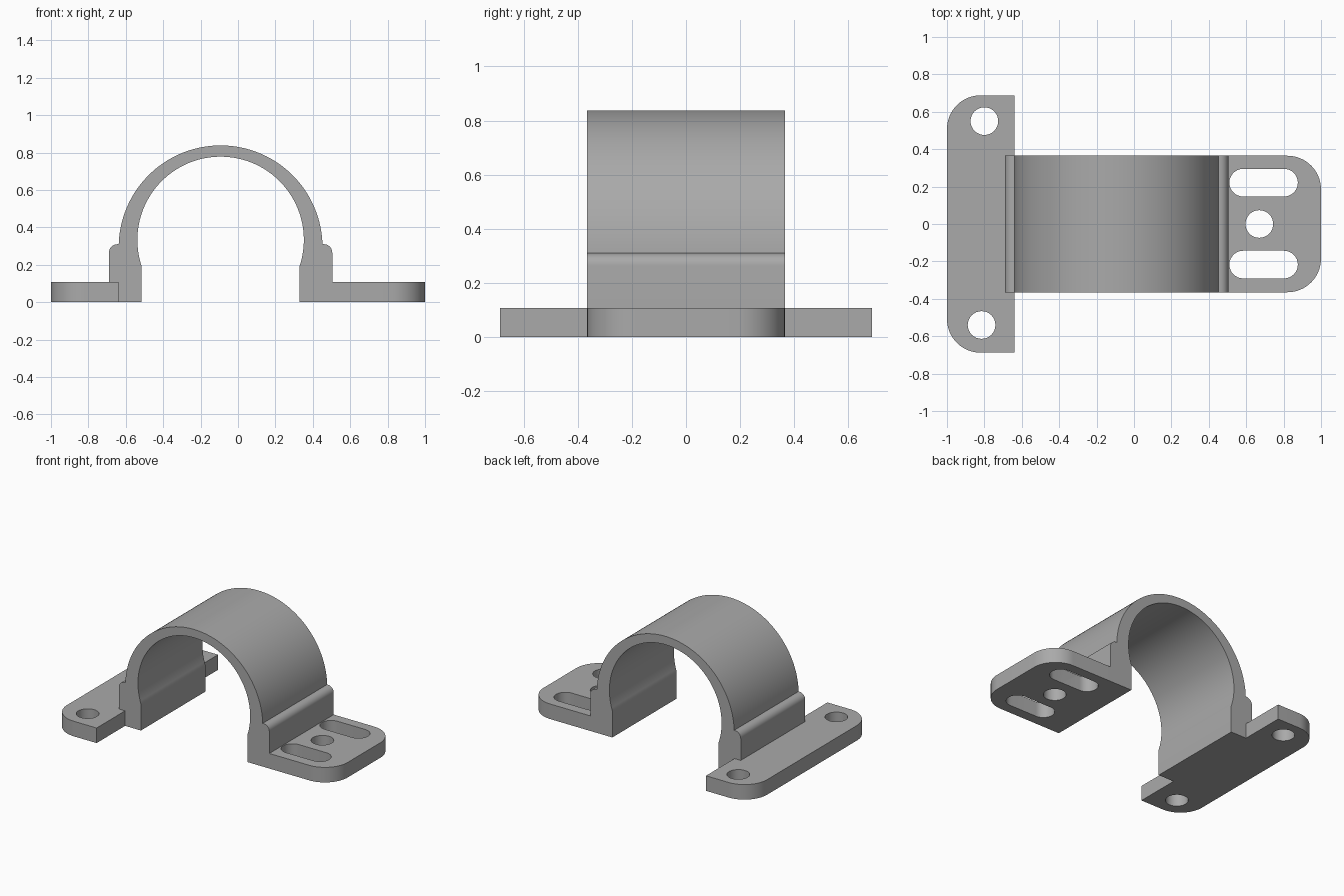
import bpy
import bmesh
from math import sin, cos, pi, asin, sqrt, radians
from mathutils import Vector

cube = bpy.data.objects.get("Cube")
if cube:
    bpy.data.objects.remove(cube)

grey = bpy.data.materials.new("plain grey")
grey.use_nodes = True
GREY = (0.4, 0.4, 0.4, 1)
grey.diffuse_color = GREY
grey.node_tree.nodes["Principled BSDF"].inputs["Base Color"].default_value = GREY


def arc(cx, cy, r, start, end, steps=16):
    """Points along a circular arc, angles in radians."""
    angles = [start + (end - start) * i / steps for i in range(steps + 1)]
    return [(cx + r * cos(a), cy + r * sin(a)) for a in angles]


def prism(name, outline, low, high, along_y=False):
    """Extrude a flat outline between two levels, along z or along y."""
    bm = bmesh.new()
    place = (lambda u, v: Vector((u, low, v))) if along_y else (lambda u, v: Vector((u, v, low)))
    face = bm.faces.new([bm.verts.new(place(u, v)) for u, v in outline])
    step = Vector((0, high - low, 0)) if along_y else Vector((0, 0, high - low))
    grown = bmesh.ops.extrude_face_region(bm, geom=[face])
    bmesh.ops.translate(bm, vec=step, verts=[g for g in grown["geom"] if isinstance(g, bmesh.types.BMVert)])
    bmesh.ops.recalc_face_normals(bm, faces=bm.faces)
    mesh = bpy.data.meshes.new(name)
    bm.to_mesh(mesh)
    bm.free()
    mesh.materials.append(grey)
    obj = bpy.data.objects.new(name, mesh)
    bpy.context.collection.objects.link(obj)
    return obj


def combine(target, tool, operation):
    """Apply a boolean and discard the tool."""
    mod = target.modifiers.new("combine", "BOOLEAN")
    mod.operation = operation
    mod.solver = "EXACT"
    mod.object = tool
    tool.hide_render = True
    bpy.context.view_layer.objects.active = target
    bpy.ops.object.modifier_apply(modifier=mod.name)
    bpy.data.objects.remove(tool)


def slot(x0, x1, y, r):
    """Outline of a round-ended slot; equal ends give a circle."""
    right = arc(x1, y, r, -pi / 2, pi / 2)
    left = arc(x0, y, r, pi / 2, 3 * pi / 2)
    return right + left if x1 > x0 else right[:-1] + left[:-1]


# Main dimensions
MID = -0.093
WIDTH = 0.365
PLATE = 0.108
CORNER = 0.18
HOLE = 0.074

# Arch with shouldered feet, one profile mirrored about its middle
OUTER, OUTER_Z = 0.545, 0.293
INNER, INNER_Z = 0.445, 0.333
FOOT, SHOULDER, SHOULDER_Z, ROUND = 0.422, 0.597, 0.31, 0.045
inner_start = -asin(sqrt(INNER ** 2 - FOOT ** 2) / INNER)
outer_start = asin((SHOULDER_Z - OUTER_Z) / OUTER)
half = arc(0, INNER_Z, INNER, pi / 2, inner_start, 40)
half += [(FOOT, 0), (SHOULDER, 0)]
half += arc(SHOULDER - ROUND, SHOULDER_Z - ROUND, ROUND, 0, pi / 2, 8)
half += arc(0, OUTER_Z, OUTER, outer_start, pi / 2, 40)
mirrored = [(-x, z) for x, z in reversed(half[1:-1])]
profile = [(MID + x, z) for x, z in half + mirrored]
clamp = prism("pipe_clamp", profile, -WIDTH, WIDTH, along_y=True)

# Slotted mounting tab
tab_outline = [(0.4, -WIDTH)]
tab_outline += arc(1 - CORNER, -WIDTH + CORNER, CORNER, -pi / 2, 0)
tab_outline += arc(1 - CORNER, WIDTH - CORNER, CORNER, 0, pi / 2)
tab_outline += [(0.4, WIDTH)]
tab = prism("slotted_tab", tab_outline, 0, PLATE)

# Wide mounting flange
LENGTH = 0.688
flange_outline = [(-0.64, -LENGTH), (-0.64, LENGTH)]
flange_outline += arc(CORNER - 1, LENGTH - CORNER, CORNER, pi / 2, pi)
flange_outline += arc(CORNER - 1, CORNER - LENGTH, CORNER, pi, 3 * pi / 2)
flange = prism("wide_flange", flange_outline, 0, PLATE)

# Screw holes and slots cut through both plates
cuts = [(tab, 0.67, 0.67, 0), (flange, -0.8, -0.8, 0.55), (flange, -0.815, -0.815, -0.54)]
cuts += [(tab, 0.584, 0.802, y) for y in (-0.217, 0.221)]
for plate, x0, x1, y in cuts:
    combine(plate, prism("hole_cutter", slot(x0, x1, y, HOLE), -0.1, 0.3), "DIFFERENCE")

# Fuse into a single solid
for plate in (tab, flange):
    combine(clamp, plate, "UNION")

# Smooth curves, crisp edges
bpy.ops.object.select_all(action="DESELECT")
clamp.select_set(True)
bpy.context.view_layer.objects.active = clamp
bpy.ops.object.shade_smooth_by_angle(angle=radians(25))
